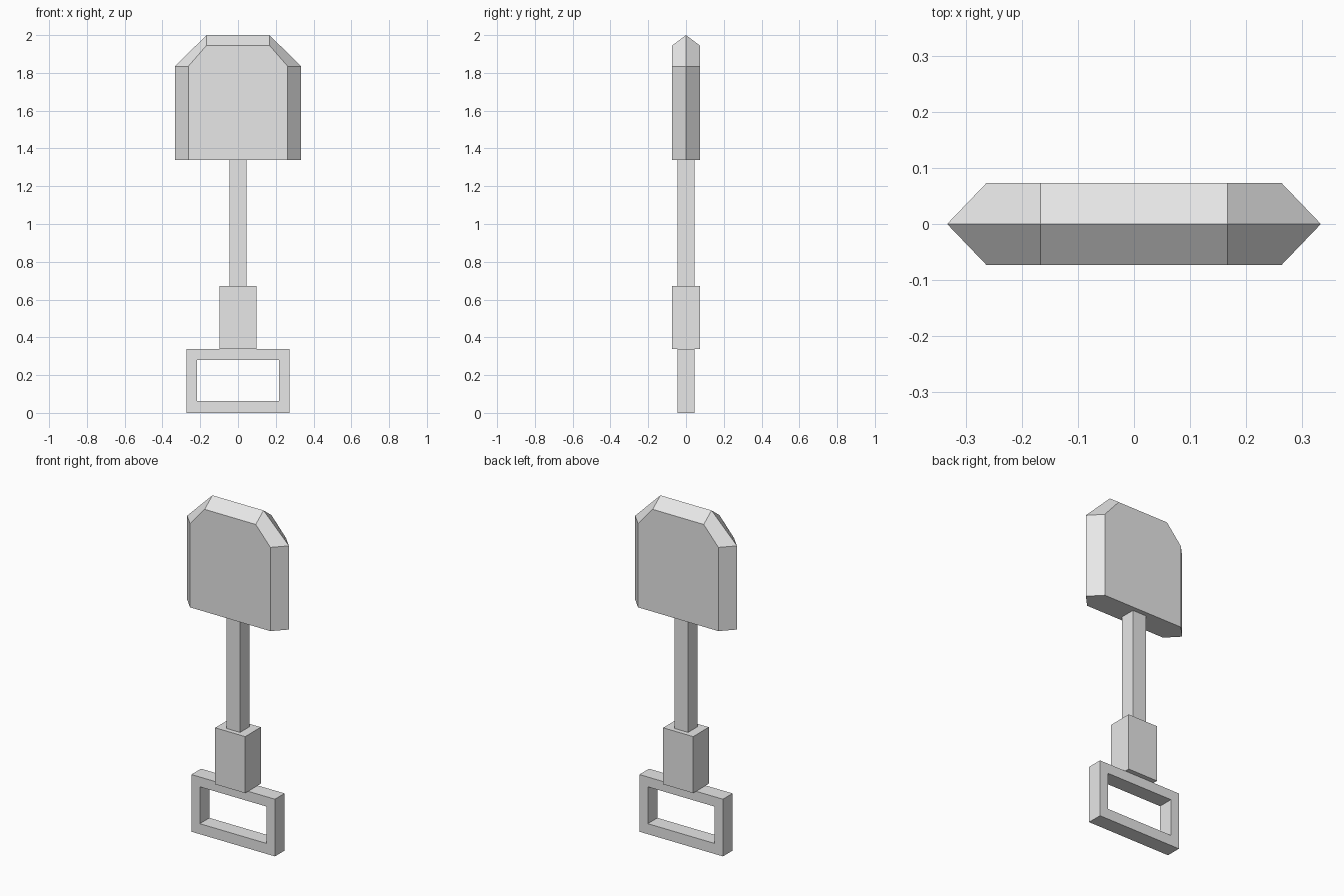
import bpy
import bmesh

default = bpy.data.objects.get("Cube")
if default:
    bpy.data.objects.remove(default, do_unlink=True)

grey = bpy.data.materials.new("plain grey")
grey.use_nodes = True
colour = (0.8, 0.8, 0.8, 1)
grey.diffuse_color = colour
grey.node_tree.nodes["Principled BSDF"].inputs["Base Color"].default_value = colour


def loft(name, rings, closed=False):
    """Bridge matching (x, y, z) rings; cap the ends, or join last to first."""
    bm = bmesh.new()
    loops = [[bm.verts.new(p) for p in ring] for ring in rings]
    pairs = list(zip(loops, loops[1:]))
    if closed:
        pairs.append((loops[-1], loops[0]))
    else:
        bm.faces.new(loops[0])
        bm.faces.new(loops[-1])
    for a, b in pairs:
        for i in range(len(a)):
            j = (i + 1) % len(a)
            bm.faces.new((a[i], a[j], b[j], b[i]))
    bmesh.ops.recalc_face_normals(bm, faces=bm.faces)
    mesh = bpy.data.meshes.new(name)
    bm.to_mesh(mesh)
    bm.free()
    mesh.materials.append(grey)
    obj = bpy.data.objects.new(name, mesh)
    bpy.context.collection.objects.link(obj)
    return obj


def rect(half_x, y, low, high):
    return [(-half_x, y, low), (half_x, y, low), (half_x, y, high), (-half_x, y, high)]


def box(name, half_x, half_y, low, high):
    return loft(name, [rect(half_x, -half_y, low, high), rect(half_x, half_y, low, high)])


def blade_outline(y, side, top):
    half = [(side, 1.34), (side, 1.835), (0.167, top)]
    points = half + [(-x, z) for x, z in reversed(half)]
    return [(x, y, z) for x, z in points]


# Blade with a sharp ridge round its sides and top
loft("blade", [blade_outline(-0.073, 0.263, 1.945),
               blade_outline(0, 0.333, 2.0),
               blade_outline(0.073, 0.263, 1.945)])

# Shaft and thicker collar
box("shaft", 0.045, 0.045, 0.67, 1.34)
box("collar", 0.098, 0.073, 0.338, 0.672)

# Open rectangular handle
outer = (0.273, 0.0, 0.338)
inner = (0.218, 0.062, 0.28)
loft("handle", [rect(half, y, low, high) for (half, low, high), y in
                ((outer, -0.045), (outer, 0.045), (inner, 0.045), (inner, -0.045))],
     closed=True)
